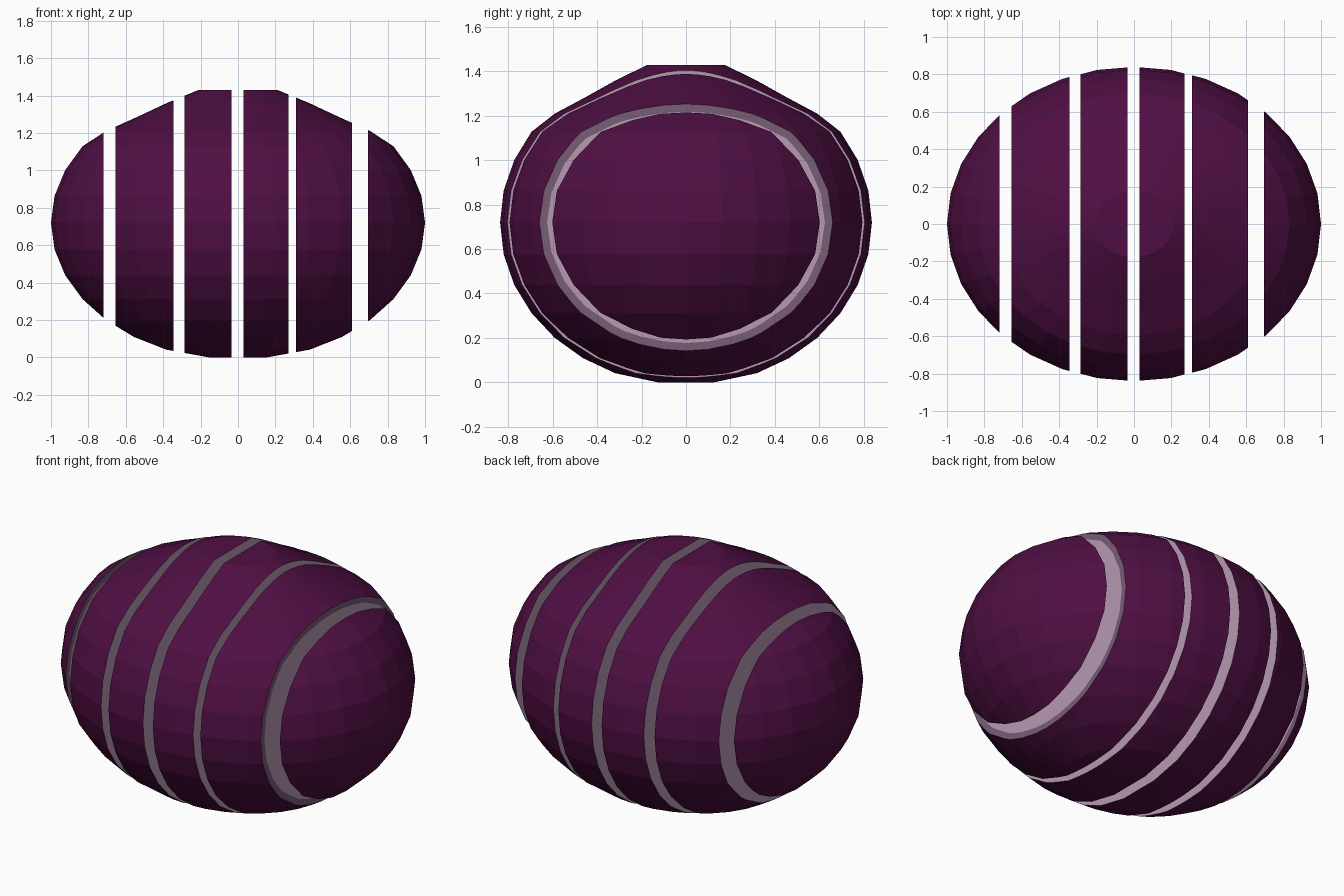
import bpy, bmesh, math

if "Cube" in bpy.data.objects:
    bpy.data.objects.remove(bpy.data.objects["Cube"])

def material(name, rgb):
    m = bpy.data.materials.new(name)
    m.diffuse_color = (*rgb, 1)
    m.use_nodes = True
    m.node_tree.nodes["Principled BSDF"].inputs["Base Color"].default_value = m.diffuse_color
    return m

SKIN = material("dark purple skin", (0.078, 0.0046, 0.056))
FLESH = material("pale mauve flesh", (0.47, 0.32, 0.44))
RIM = material("dusky mauve rim", (0.19, 0.11, 0.18))

SEGMENTS = 32
HALF_X, HALF_Y, HALF_Z, MID_Z = 1.0, 0.84, 0.735, 0.72

# Bulb profile as (relative radius, height): round below, tapered shoulder and flat crown above
profile = [(0.155, 0.0)]
for k in range(-6, 4):
    a = math.radians(11.25 * k)
    profile.append((math.cos(a), MID_Z + HALF_Z * math.sin(a)))
profile += [(0.707, 1.21), (0.54, 1.285), (0.38, 1.36), (0.21, 1.43)]


def bulb():
    """Closed faceted bulb, oval in plan."""
    bm = bmesh.new()
    rings = []
    for r, z in profile:
        angles = [2 * math.pi * i / SEGMENTS for i in range(SEGMENTS)]
        rings.append([bm.verts.new((HALF_X * r * math.cos(a), HALF_Y * r * math.sin(a), z))
                      for a in angles])
    for lo, hi in zip(rings, rings[1:]):
        for i in range(SEGMENTS):
            j = (i + 1) % SEGMENTS
            bm.faces.new((lo[i], lo[j], hi[j], hi[i]))
    bm.faces.new(rings[0][::-1])
    bm.faces.new(rings[-1])
    return bm


def cut(bm, x, side, rim):
    """Trim everything beyond x on the given side and close the cut with flesh."""
    geom = bm.verts[:] + bm.edges[:] + bm.faces[:]
    bmesh.ops.bisect_plane(bm, geom=geom, dist=1e-5, plane_co=(x, 0, 0),
                           plane_no=(side, 0, 0), clear_outer=True)
    edges = [e for e in bm.edges if e.is_boundary]
    faces = bmesh.ops.holes_fill(bm, edges=edges, sides=0)["faces"]
    for f in faces:
        f.material_index = 1
    bmesh.ops.recalc_face_normals(bm, faces=bm.faces[:])
    if rim:
        # Darker band just inside the skin
        ring = bmesh.ops.inset_region(bm, faces=faces, thickness=0.035, use_even_offset=True)
        for f in ring["faces"]:
            f.material_index = 2


def slice_piece(name, x0, x1, rim):
    bm = bulb()
    if x0 is not None:
        cut(bm, x0, -1, False)
    if x1 is not None:
        cut(bm, x1, 1, rim)
    bmesh.ops.recalc_face_normals(bm, faces=bm.faces[:])
    mesh = bpy.data.meshes.new(name)
    bm.to_mesh(mesh)
    bm.free()
    for m in (SKIN, FLESH, RIM):
        mesh.materials.append(m)
    bpy.context.collection.objects.link(bpy.data.objects.new(name, mesh))


# Six slices separated by narrow gaps; the outermost cuts show the rim
for args in [
    ("left_end_slice", None, -0.72, True),
    ("left_outer_slice", -0.655, -0.345, False),
    ("left_inner_slice", -0.285, -0.035, False),
    ("right_inner_slice", 0.03, 0.27, False),
    ("right_outer_slice", 0.31, 0.61, True),
    ("right_end_slice", 0.695, None, False),
]:
    slice_piece(*args)
